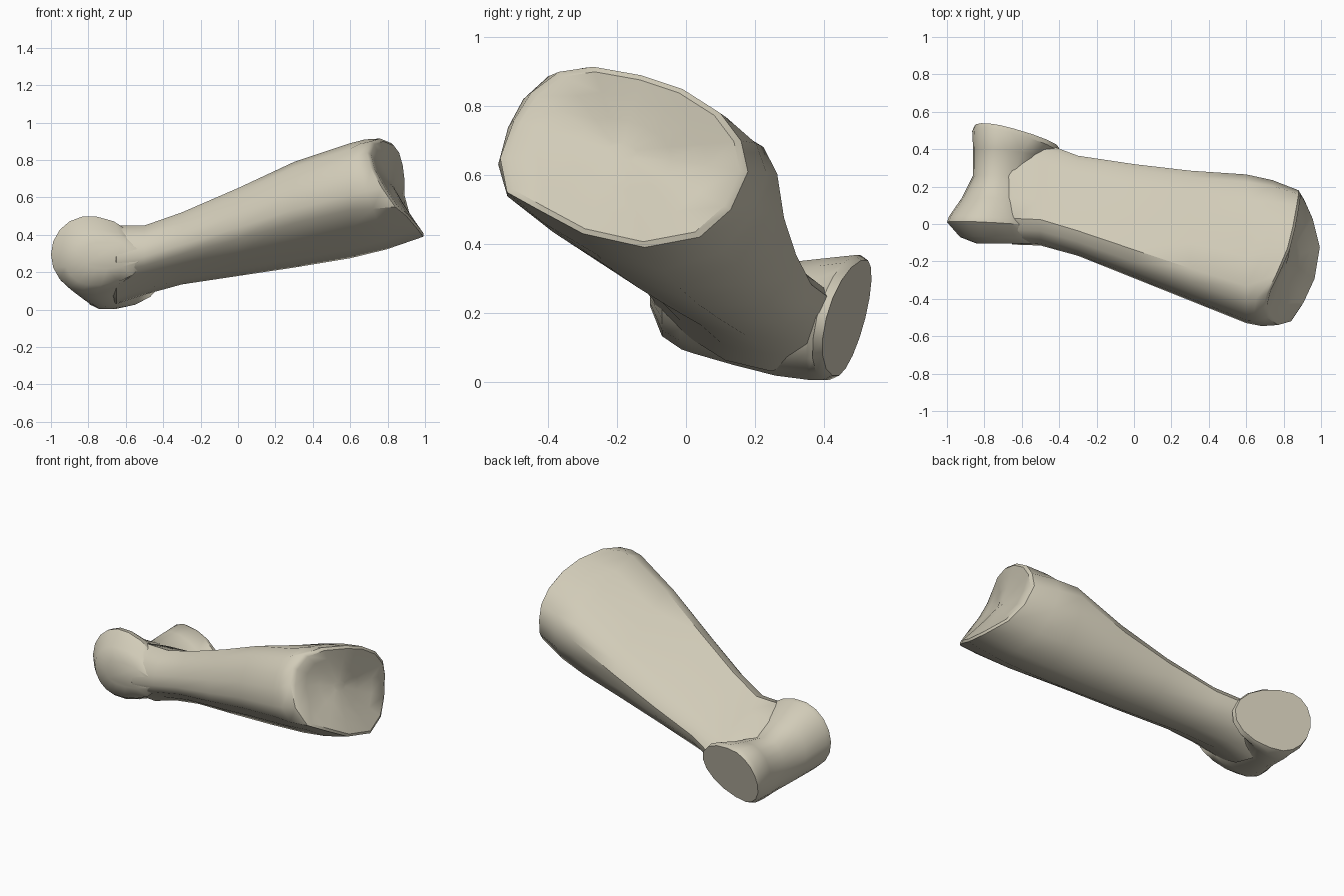
import bpy, bmesh, math
from mathutils import Vector

old = bpy.data.objects.get("Cube")
if old:
    bpy.data.objects.remove(old, do_unlink=True)

bone = bpy.data.materials.new("pale_bone")
bone.use_nodes = True
colour = (0.64, 0.6, 0.48, 1.0)
bone.diffuse_color = colour
shader = bone.node_tree.nodes["Principled BSDF"]
shader.inputs["Base Color"].default_value = colour
shader.inputs["Roughness"].default_value = 0.8


def loft(name, rings, angle):
    """Skin a list of equal-length rings and cap both ends."""
    bm = bmesh.new()
    loops = [[bm.verts.new(p) for p in ring] for ring in rings]
    for a, b in zip(loops, loops[1:]):
        for i in range(len(a)):
            j = (i + 1) % len(a)
            bm.faces.new((a[i], a[j], b[j], b[i]))
    bm.faces.new(loops[0])
    bm.faces.new(loops[-1])
    bmesh.ops.recalc_face_normals(bm, faces=bm.faces)
    mesh = bpy.data.meshes.new(name)
    bm.to_mesh(mesh)
    bm.free()
    mesh.materials.append(bone)
    obj = bpy.data.objects.new(name, mesh)
    bpy.context.collection.objects.link(obj)
    bpy.ops.object.select_all(action="DESELECT")
    obj.select_set(True)
    bpy.context.view_layer.objects.active = obj
    bpy.ops.object.shade_smooth_by_angle(angle=math.radians(angle))


# Shaft cross-section: flat sloping back, rounded belly (fractions of its bounds)
profile = [(0, .55), (.02, .71), (.065, .84), (.14, .95), (.25, 1), (.45, .95),
           (.64, .88), (.82, .79), (.95, .69), (1, .56), (.97, .36), (.86, .12),
           (.64, 0), (.4, .08), (.18, .26), (.04, .42)]


def section(x, y_min, y_max, z_min, z_max, drop):
    """Fit the profile to bounds; drop lowers its far edge."""
    ring = []
    for u, v in profile:
        v *= 1 - drop * max(0, u - .25)
        ring.append(Vector((x, y_min + u * (y_max - y_min),
                            z_min + v * (z_max - z_min))))
    return ring


shaft = [section(*s) for s in (
    (-.74, .0, .38, .1, .35, .3),
    (-.65, -.11, .45, .03, .45, .35),
    (-.5, -.115, .44, .08, .45, .4),
    (-.3, -.17, .365, .135, .52, .43),
    (0, -.29, .32, .18, .65, .38),
    (.3, -.41, .285, .225, .79, .28),
    (.6, -.53, .265, .275, .89, .06))]

# Slanted rim of the wide end
rim = [Vector(p) for p in (
    (.77, -.54, .65), (.71, -.5, .76), (.69, -.45, .84), (.71, -.37, .9),
    (.76, -.27, .915), (.82, -.13, .89), (.85, -.01, .85), (.87, .1, .78),
    (.88, .16, .7), (.88, .18, .61), (.91, .13, .5), (.95, .04, .42),
    (.99, -.12, .39), (.96, -.3, .43), (.9, -.43, .5), (.84, -.52, .55))]


def scaled(ring, size, shift=0.0):
    """Scale a ring about its centre and shift it along the bone."""
    centre = sum(ring, Vector()) / len(ring)
    return [centre.lerp(p, size) + Vector((shift, 0, 0)) for p in ring]


# Swelling just before the rim, then the bevelled rim and shallow dish
swelling = scaled([a.lerp(b, .5) for a, b in zip(shaft[-1], rim)], 1.03)
socket = [scaled(rim, *s) for s in (
    (1, 0), (.94, .012), (.7, 0), (.4, -.012), (.12, -.016))]
loft("shaft_and_socket", shaft + [swelling] + socket, 38)


# Pulley-shaped narrow end: long discs that run back into the shaft
def disc(y, x_min, x_mid, x_max, z_min, z_max, lean=0.0, sides=18):
    ring = []
    for i in range(sides):
        a = math.tau * i / sides
        reach = x_max - x_mid if math.cos(a) > 0 else x_mid - x_min
        dx, dz = reach * math.cos(a), (z_max - z_min) / 2 * math.sin(a)
        ring.append(Vector((x_mid + dx, y + lean * (dz - dx),
                            (z_min + z_max) / 2 + dz)))
    return ring


loft("pulley_joint", [disc(*d) for d in (
    (-.105, -.84, -.74, -.5, .22, .36),
    (-.07, -.93, -.78, -.5, .13, .43),
    (0, -1, -.8, -.53, .09, .5, .05),
    (.03, -.99, -.8, -.54, .08, .497, .05),
    (.14, -.92, -.77, -.55, .045, .41),
    (.26, -.86, -.74, -.55, .015, .345),
    (.38, -.86, -.72, -.48, .002, .36, .1),
    (.455, -.865, -.7, -.4, .002, .37, .25),
    (.48, -.855, -.69, -.4, .015, .355, .25))], 40)
